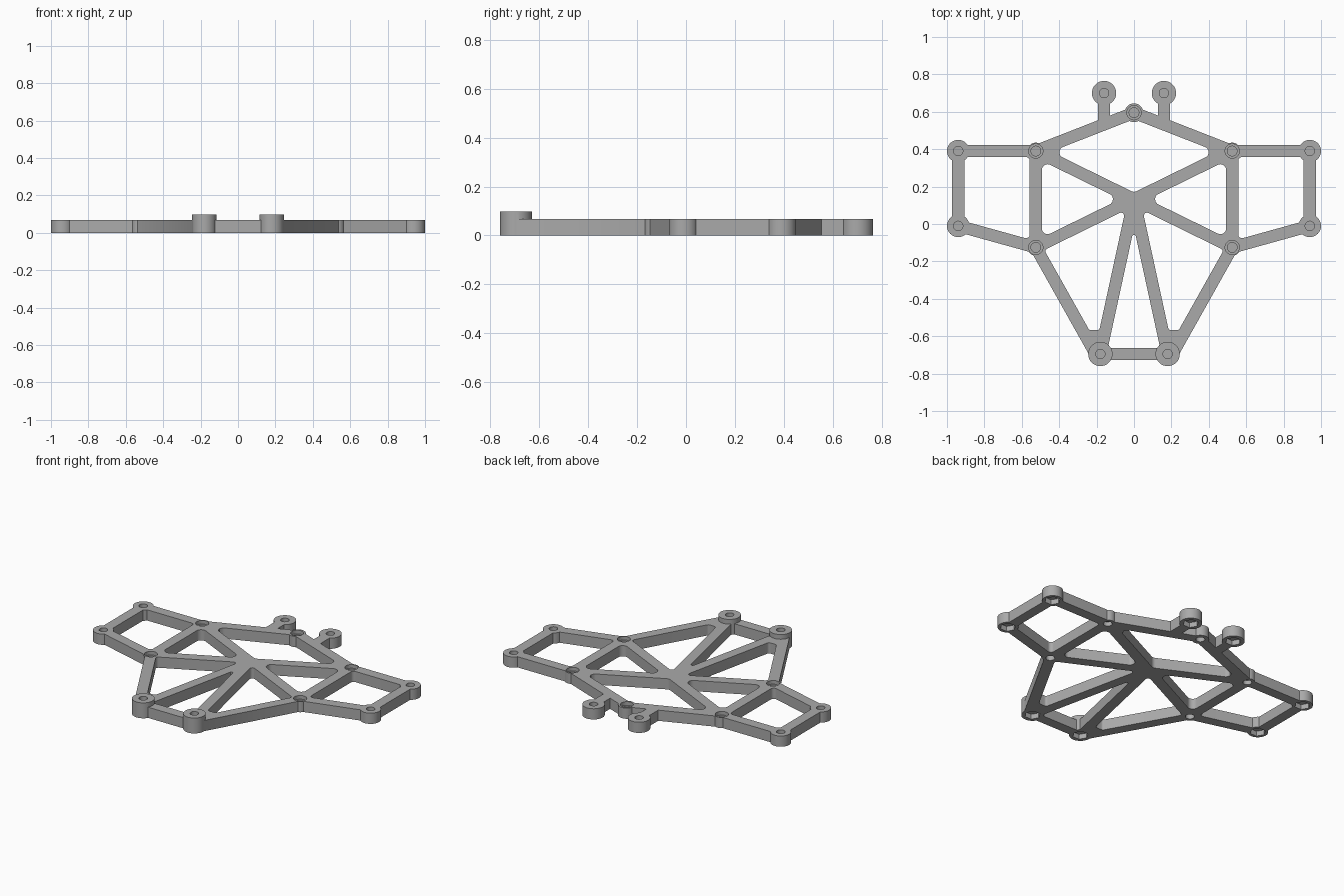
import bpy, bmesh, math
from mathutils import Vector

if "Cube" in bpy.data.objects:
    bpy.data.objects.remove(bpy.data.objects["Cube"], do_unlink=True)

T = 0.068          # plate thickness
TALL = 0.098       # front boss height
HALF = 0.0325      # half width of a bar

grey = bpy.data.materials.new("plain_grey")
grey.use_nodes = True
grey.diffuse_color = (0.4, 0.4, 0.4, 1)
grey.node_tree.nodes["Principled BSDF"].inputs["Base Color"].default_value = (0.4, 0.4, 0.4, 1)


def flip(points):
    return [(-x, y) for x, y in points]


def inset(points, d):
    """Move every side of a loop inward by d."""
    pts = [Vector(p) for p in points]
    area = sum(pts[i - 1].x * p.y - p.x * pts[i - 1].y for i, p in enumerate(pts))
    if area < 0:
        pts.reverse()
    out = []
    for i, p in enumerate(pts):
        a = (p - pts[i - 1]).normalized()
        b = (pts[(i + 1) % len(pts)] - p).normalized()
        n, m = Vector((-a.y, a.x)), Vector((-b.y, b.x))
        out.append(p + (n + m) * d / (1 + n.dot(m)))
    return out


def fillet(pts, radius, steps=6):
    """Round every corner of a loop."""
    out = []
    for i, p in enumerate(pts):
        a = (pts[i - 1] - p).normalized()
        b = (pts[(i + 1) % len(pts)] - p).normalized()
        h = a.angle(b) / 2
        c = p + (a + b).normalized() * radius / math.sin(h)
        u, v = p + a * radius / math.tan(h) - c, p + b * radius / math.tan(h) - c
        for k in range(steps + 1):
            out.append(c + u.lerp(v, k / steps).normalized() * radius)
    return out


def circle(x, y, r, n=32):
    return [(x + r * math.cos(math.tau * k / n), y + r * math.sin(math.tau * k / n)) for k in range(n)]


def prism(bm, pts, z0, z1):
    low = [bm.verts.new((p[0], p[1], z0)) for p in pts]
    top = [bm.verts.new((p[0], p[1], z1)) for p in pts]
    n = len(pts)
    faces = [bm.faces.new(low), bm.faces.new(top)]
    for i in range(n):
        j = (i + 1) % n
        faces.append(bm.faces.new((low[i], low[j], top[j], top[i])))
    bmesh.ops.recalc_face_normals(bm, faces=faces)


def solid(name, prisms):
    bm = bmesh.new()
    for pts, z0, z1 in prisms:
        prism(bm, pts, z0, z1)
    mesh = bpy.data.meshes.new(name)
    bm.to_mesh(mesh)
    bm.free()
    mesh.materials.append(grey)
    ob = bpy.data.objects.new(name, mesh)
    bpy.context.collection.objects.link(ob)
    return ob


def combine(target, tool, operation):
    mod = target.modifiers.new(operation, 'BOOLEAN')
    mod.operation, mod.object, mod.solver = operation, tool, 'EXACT'
    mod.use_self = True
    bpy.context.view_layer.objects.active = target
    bpy.ops.object.modifier_apply(modifier=mod.name)
    bpy.data.objects.remove(tool, do_unlink=True)


# Joint positions on the left half
wing_back, wing_front = (0.94, 0.39), (0.94, -0.01)
inner_back, inner_front = (0.525, 0.39), (0.525, -0.125)
tip, hub = (0, 0.595), (0, 0.1325)
tail, front = (0.16, 0.70), (0.18, -0.695)
front_edge = (0.205, -0.695)

# Plate outline
half = [inner_back, wing_back, wing_front, inner_front, front_edge]
outline = [tip] + half + flip(half)[::-1]
frame = solid("truss_frame", [(fillet(inset(outline, -HALF), 0.008), 0, T)])

# Rounded pockets between the bars
side_pockets = [
    ([wing_back, inner_back, inner_front, wing_front], 0.02),
    ([inner_back, hub, inner_front], 0.03),
    ([inner_front, hub, (0.159, -0.6), (0.258, -0.6)], 0.016),
]
pockets = [([inner_back, tip, flip([inner_back])[0], hub], 0.03),
           ([hub, front, flip([front])[0]], 0.01)]
for loop, r in side_pockets:
    pockets += [(loop, r), (flip(loop), r)]
combine(frame, solid("pocket_cutter", [(fillet(inset(p, HALF), r), -0.1, 0.2) for p, r in pockets]),
        'DIFFERENCE')

# Round bosses and tail stems: joint, radius, height
bosses = [(wing_back, 0.06, T), (wing_front, 0.06, T), (tail, 0.065, T), (front, 0.065, TALL)]
seats = [(inner_back, 0.045), (inner_front, 0.045)]
added = [(circle(*tip, 0.05), 0, T)]
for s in (1, -1):
    added += [(circle(s * p[0], p[1], r), 0, h) for p, r, h in bosses]
    added += [(circle(s * p[0], p[1], r), 0, T) for p, r in seats]
    x = s * tail[0]
    added.append(([(x - HALF, 0.53), (x + HALF, 0.53), (x + HALF, 0.7), (x - HALF, 0.7)], 0, T))
combine(frame, solid("boss_set", added), 'UNION')

# Screw holes from above, nut pockets and round holes from below
holes = []


def seat_hole(x, y):
    holes.append((circle(x, y, 0.038), 0.045, 0.2))
    holes.append((circle(x, y, 0.026), 0.032, 0.1))
    holes.append((circle(x, y, 0.026), -0.1, 0.028))


seat_hole(*tip)
for s in (1, -1):
    for p, r, h in bosses:
        holes.append((circle(s * p[0], p[1], 0.025), 0.036, 0.2))
        holes.append((circle(s * p[0], p[1], 0.046, 6), -0.1, 0.032))
    for p, r in seats:
        seat_hole(s * p[0], p[1])
combine(frame, solid("hole_cutter", holes), 'DIFFERENCE')

# Smooth the rounded walls, keep edges sharp
bpy.ops.object.select_all(action='DESELECT')
frame.select_set(True)
bpy.context.view_layer.objects.active = frame
bpy.ops.object.shade_smooth_by_angle(angle=math.radians(35))
